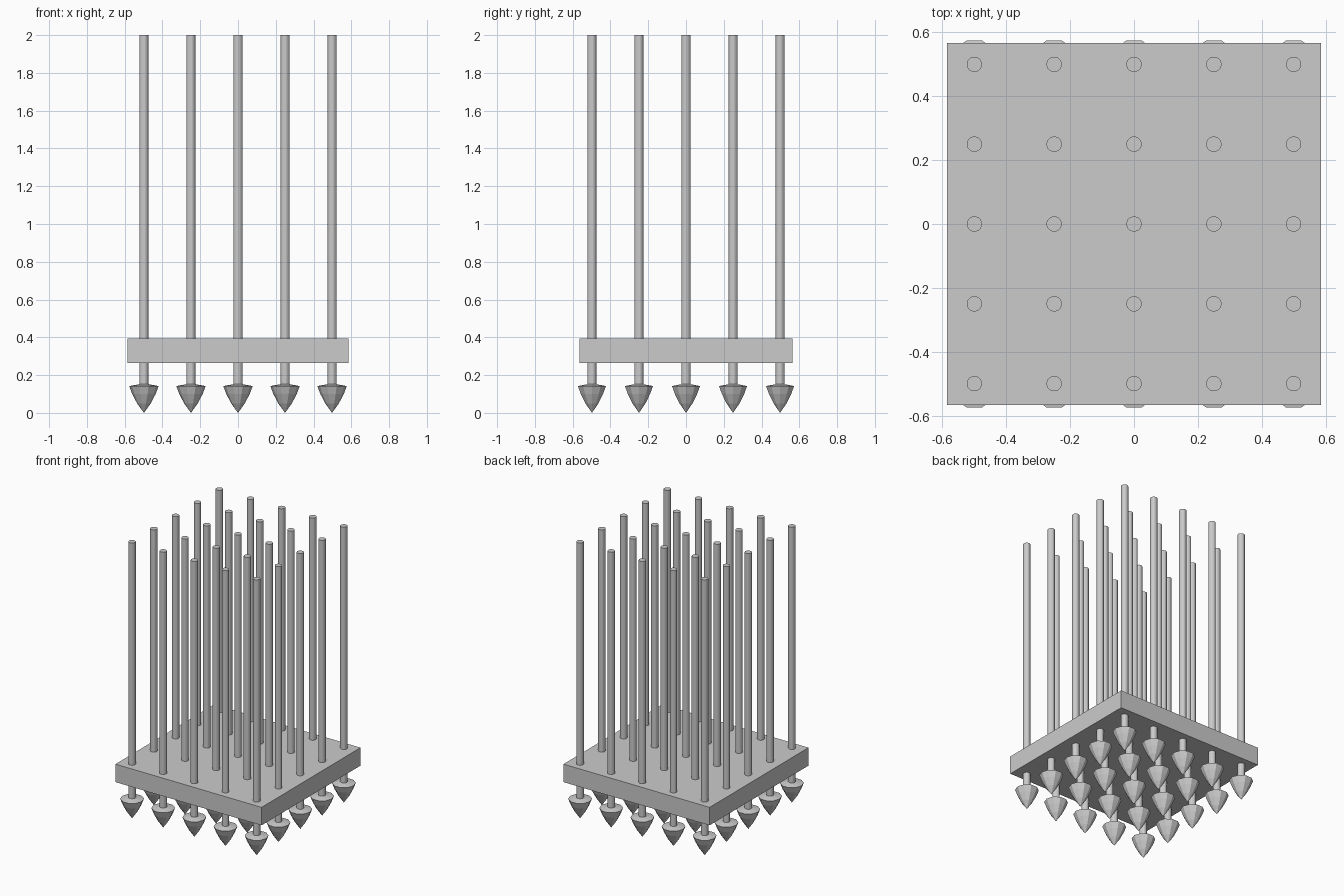
import bpy, bmesh
from math import cos, sin, pi

if "Cube" in bpy.data.objects:
    bpy.data.objects.remove(bpy.data.objects["Cube"])


def lathe(name, profile, sides, centers, phase):
    bm = bmesh.new()
    for cx, cy in centers:
        rings = []
        for r, z in profile:
            n = 1 if r == 0 else sides
            rings.append([bm.verts.new((cx + r * cos(2 * pi * i / sides + phase),
                                        cy + r * sin(2 * pi * i / sides + phase), z))
                          for i in range(n)])
        for a, b in zip(rings, rings[1:]):
            for i in range(sides):
                j = (i + 1) % sides
                if len(a) == 1:
                    bm.faces.new((a[0], b[j], b[i]))
                else:
                    bm.faces.new((a[i], a[j], b[j], b[i]))
        bm.faces.new(rings[-1])
        if len(rings[0]) > 1:
            bm.faces.new(rings[0][::-1])
    bmesh.ops.recalc_face_normals(bm, faces=bm.faces)
    me = bpy.data.meshes.new(name)
    bm.to_mesh(me)
    bm.free()
    ob = bpy.data.objects.new(name, me)
    bpy.context.collection.objects.link(ob)
    return ob


step = 0.249
grid = [(i * step, j * step) for i in range(-2, 3) for j in range(-2, 3)]

# Square array of long rods
lathe("rods", [(0.024, 0.14), (0.024, 2.0)], 16, grid, pi / 16)

# Faceted bullet-shaped spear heads with a slightly raised back
lathe("spear_heads", [(0, 0), (0.036, 0.05), (0.062, 0.10), (0.078, 0.142), (0.024, 0.152)],
      10, grid, 0)

# Plate holding the rods
bpy.ops.mesh.primitive_cube_add(size=1, location=(0, 0, 0.329))
plate = bpy.context.object
plate.name = "plate"
plate.scale = (1.168, 1.13, 0.13)
